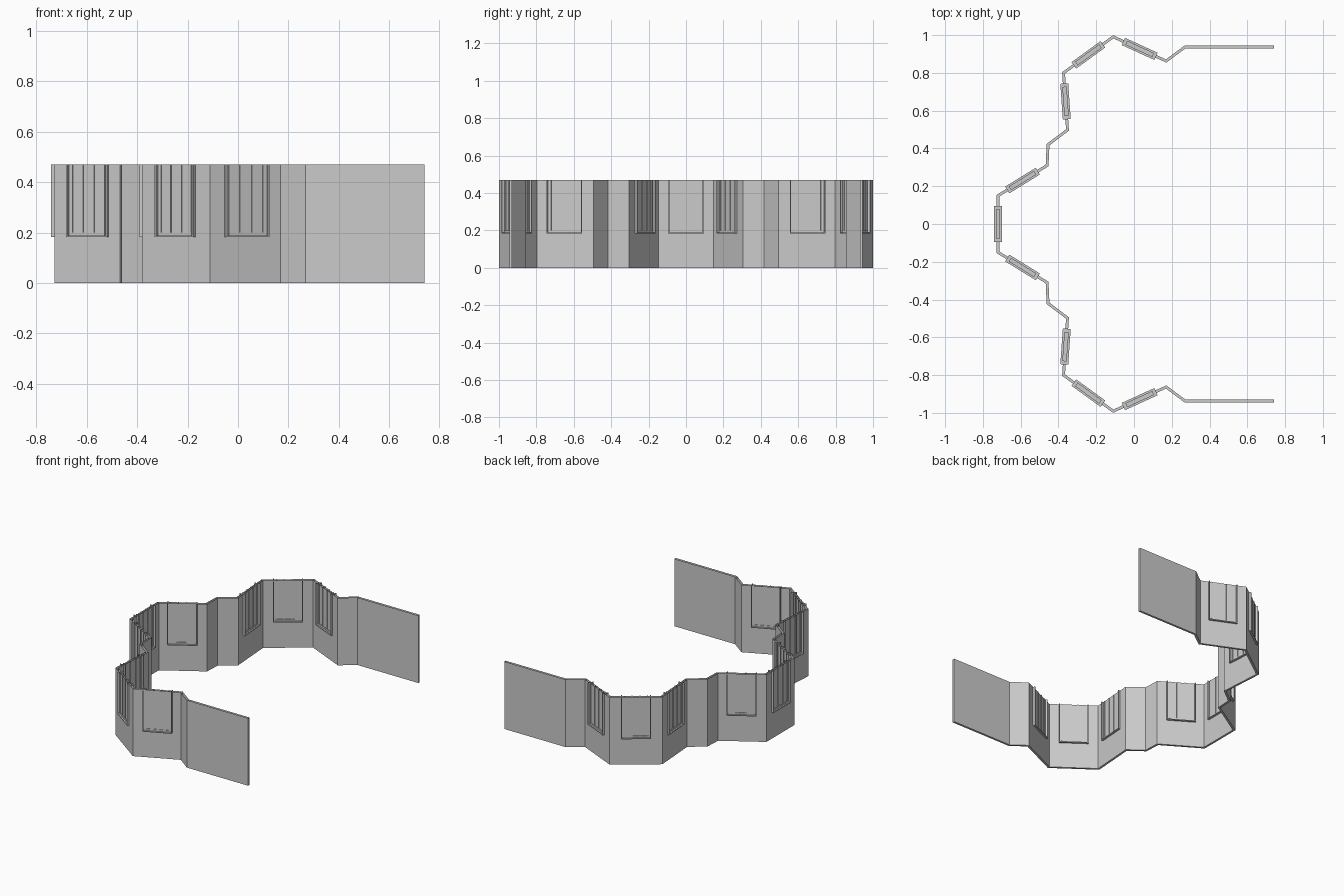
import bpy, bmesh
from mathutils import Vector, Matrix

if "Cube" in bpy.data.objects:
    bpy.data.objects.remove(bpy.data.objects["Cube"])

H = 0.47            # storey height
T = 0.015           # wall thickness
SILL_Z = 0.182      # underside of the window frames

grey = bpy.data.materials.new("plain grey")
grey.diffuse_color = (0.6, 0.6, 0.6, 1)
grey.use_nodes = True
grey.node_tree.nodes["Principled BSDF"].inputs["Base Color"].default_value = grey.diffuse_color


def finish(bm, name):
    mesh = bpy.data.meshes.new(name)
    bm.to_mesh(mesh)
    bm.free()
    mesh.materials.append(grey)
    obj = bpy.data.objects.new(name, mesh)
    bpy.context.collection.objects.link(obj)
    return obj


def box(bm, x0, x1, depth, z0, z1, open_top=False):
    """Box centred on the wall line; open at the top where the storey is cut."""
    m = (Matrix.Translation(((x0 + x1) / 2, 0, (z0 + z1) / 2))
         @ Matrix.Diagonal((x1 - x0, depth, z1 - z0, 1)))
    verts = bmesh.ops.create_cube(bm, size=1, matrix=m)["verts"]
    if open_top:
        faces = {f for v in verts for f in v.link_faces}
        top = [f for f in faces if f.calc_center_median().z > z1 - 1e-5]
        bmesh.ops.delete(bm, geom=top, context="FACES_ONLY")


# Wall centre line: one half, mirrored across y
half = [Vector(p) for p in [(-.72, .15), (-.46, .31), (-.455, .42), (-.352, .498),
                            (-.373, .80), (-.11, .991), (.17, .863), (.27, .937), (.74, .937)]]
path = [Vector((p.x, -p.y)) for p in reversed(half)] + half


def offset(points, d):
    """Parallel copy of the path with mitred corners."""
    dirs = [(b - a).normalized() for a, b in zip(points, points[1:])]
    norms = [Vector((-u.y, u.x)) for u in dirs]
    out = []
    for i, p in enumerate(points):
        n0, n1 = norms[max(i - 1, 0)], norms[min(i, len(norms) - 1)]
        out.append(p + (n0 + n1) * d / (1 + n0.dot(n1)))
    return out


# Wall: two skins, closed below and at both ends, open at the top
bm = bmesh.new()
rings = []
for a, b in zip(offset(path, T / 2), offset(path, -T / 2)):
    rings.append([bm.verts.new((p.x, p.y, z)) for p, z in ((a, H), (a, 0), (b, 0), (b, H))])
for r, s in zip(rings, rings[1:]):
    for k in range(3):
        bm.faces.new((r[k], r[k + 1], s[k + 1], s[k]))
bm.faces.new(list(reversed(rings[0])))
bm.faces.new(rings[-1])
bmesh.ops.recalc_face_normals(bm, faces=bm.faces)
# make sure the underside points down
under = min(bm.faces, key=lambda f: f.calc_center_median().z)
if under.normal.z > 0:
    bmesh.ops.reverse_faces(bm, faces=bm.faces)
finish(bm, "bay_wall")


def window(name, a, b):
    """Three-pane window centred on the wall segment a-b."""
    w, bar, inner = 0.095, 0.006, 0.078
    bm = bmesh.new()
    # outer surround: sill and two jambs
    box(bm, -w, w, 0.042, SILL_Z, SILL_Z + bar)
    for s in (-1, 1):
        x = sorted((s * w, s * (w - bar)))
        box(bm, *x, 0.042, SILL_Z + bar, H, True)
    # inner sash: bottom rail, stiles and two mullions
    box(bm, -inner, inner, T + 0.008, SILL_Z + bar, 0.2)
    for x in (-inner + 0.004, -inner / 3, inner / 3, inner - 0.004):
        box(bm, x - 0.003, x + 0.003, T + 0.008, 0.2, H, True)
    obj = finish(bm, name)
    d, mid = b - a, (a + b) / 2
    obj.matrix_world = (Matrix.Translation((mid.x, mid.y, 0))
                        @ Vector((d.x, d.y, 0)).to_track_quat("X", "Z").to_matrix().to_4x4())


# Windows: middle one, then four mirrored pairs
window("window_middle", path[8], path[9])
for i in (0, 3, 4, 5):
    for side, sy in (("back", 1), ("front", -1)):
        a, b = (Vector((p.x, p.y * sy)) for p in half[i:i + 2])
        window(f"window_{side}_{i}", a, b)
